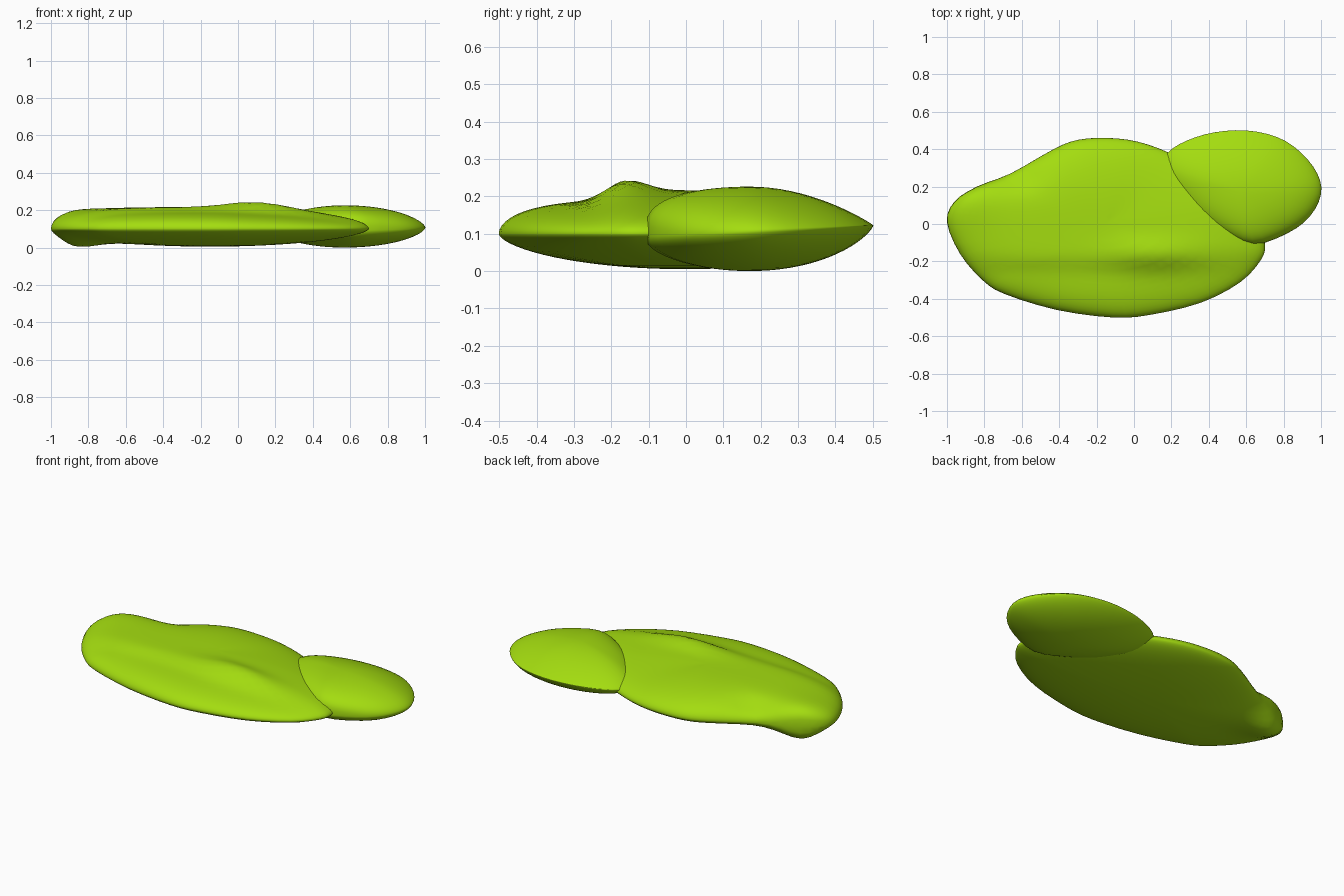
import bpy
import bmesh
from math import sin, cos, pi, atan2, exp, tanh
from mathutils import Vector

cube = bpy.data.objects.get("Cube")
if cube:
    bpy.data.objects.remove(cube, do_unlink=True)

green = bpy.data.materials.new("lime green")
green.use_nodes = True
colour = (0.37, 0.72, 0.005, 1)
green.diffuse_color = colour
shader = green.node_tree.nodes["Principled BSDF"]
shader.inputs["Base Color"].default_value = colour
shader.inputs["Roughness"].default_value = 0.6


def smooth_outline(points, steps=3):
    """Closed spline through the outline points."""
    pts = [Vector(p) for p in points]
    n = len(pts)
    result = []
    for i in range(n):
        a, b, c, d = (pts[(i + k) % n] for k in (-1, 0, 1, 2))
        for s in range(steps):
            t = s / steps
            result.append(b + (c - a) * t / 2
                          + (2 * a - 5 * b + 4 * c - d) * t * t / 2
                          + (3 * b - a - 3 * c + d) * t ** 3 / 2)
    return result


def bump(p, x, y, sx, sy):
    return exp(-((p.x - x) / sx) ** 2 - ((p.y - y) / sy) ** 2)


def pad(name, outline, centre, top, bottom, rings=18):
    """Lens shaped pad: rings shrink from the rim to the centre on both sides."""
    centre = Vector(centre)
    rim = smooth_outline(outline)
    n = len(rim)
    bm = bmesh.new()

    def ring(r, height):
        verts = []
        for q in rim:
            p = centre.lerp(q, r)
            d = q - centre
            verts.append(bm.verts.new((p.x, p.y, height(p, r, atan2(d.y, d.x)))))
        return verts

    edge = ring(1, top)
    for height in (top, bottom):
        outer = edge
        for k in range(rings - 1, 0, -1):
            inner = ring(sin(k / rings * pi / 2), height)
            for i in range(n):
                j = (i + 1) % n
                bm.faces.new((outer[i], outer[j], inner[j], inner[i]))
            outer = inner
        tip = bm.verts.new((centre.x, centre.y, height(centre, 0, 0)))
        for i in range(n):
            bm.faces.new((outer[i], outer[(i + 1) % n], tip))
    bmesh.ops.recalc_face_normals(bm, faces=bm.faces)
    mesh = bpy.data.meshes.new(name)
    bm.to_mesh(mesh)
    bm.free()
    mesh.materials.append(green)
    mesh.shade_smooth()
    obj = bpy.data.objects.new(name, mesh)
    bpy.context.collection.objects.link(obj)
    return obj


# Large pad: raised fold on top, thick blunt lobe at the back of the far end
def lobe(p):
    return bump(p, -0.87, 0.14, 0.17, 0.14)


def large_top(p, r, a):
    power = 3.2 - 1.4 * cos(a) - sin(a)
    full = max(0, 1 - r ** power) ** (0.5 - 0.25 * lobe(p))
    shelf = 0.09 + 0.013 * (1 + tanh((p.y + 0.22) / 0.04))
    fold = 0.036 * bump(p, 0.12, -0.16, 0.24, 0.08)
    dent = 0.03 * bump(p, -0.62, 0.25, 0.1, 0.06)
    return 0.1 + full * (shelf + fold - dent + 0.01 * lobe(p))


def large_bottom(p, r, a):
    full = max(0, 1 - r * r) ** (0.6 - 0.35 * lobe(p))
    return max(0.005, 0.1 - full * (0.095 + 0.05 * lobe(p)))


pad("large_pad", [
    (0.7, -0.11), (0.67, 0), (0.58, 0.13), (0.4, 0.27), (0.19, 0.38),
    (0.02, 0.44), (-0.14, 0.46), (-0.3, 0.45), (-0.43, 0.4), (-0.66, 0.27),
    (-0.84, 0.2), (-0.96, 0.12), (-1, 0.01), (-0.93, -0.16), (-0.81, -0.3),
    (-0.69, -0.375), (-0.41, -0.46), (-0.11, -0.5), (0.09, -0.485),
    (0.36, -0.42), (0.57, -0.31), (0.68, -0.19)],
    (-0.15, 0), large_top, large_bottom)


# Small pad: thin raised back edge, blunt lower front edge
def small_rim(p):
    return 0.1 + 0.05 * (p.y - 0.05)


def small_top(p, r, a):
    power = 0.62 + 0.32 * sin(a)
    rim = small_rim(p)
    return rim + (0.226 - rim) * max(0, 1 - r * r) ** power


def small_bottom(p, r, a):
    power = 0.62 + 0.1 * sin(a)
    return small_rim(p) * (1 - max(0, 1 - r * r) ** power)


pad("small_pad", [
    (1, 0.16), (0.98, 0.27), (0.89, 0.385), (0.765, 0.465), (0.6, 0.5),
    (0.43, 0.49), (0.28, 0.445), (0.18, 0.38), (0.15, 0.29), (0.21, 0.17),
    (0.32, 0.05), (0.48, -0.05), (0.64, -0.11), (0.82, -0.05), (0.94, 0.04)],
    (0.57, 0.17), small_top, small_bottom)
